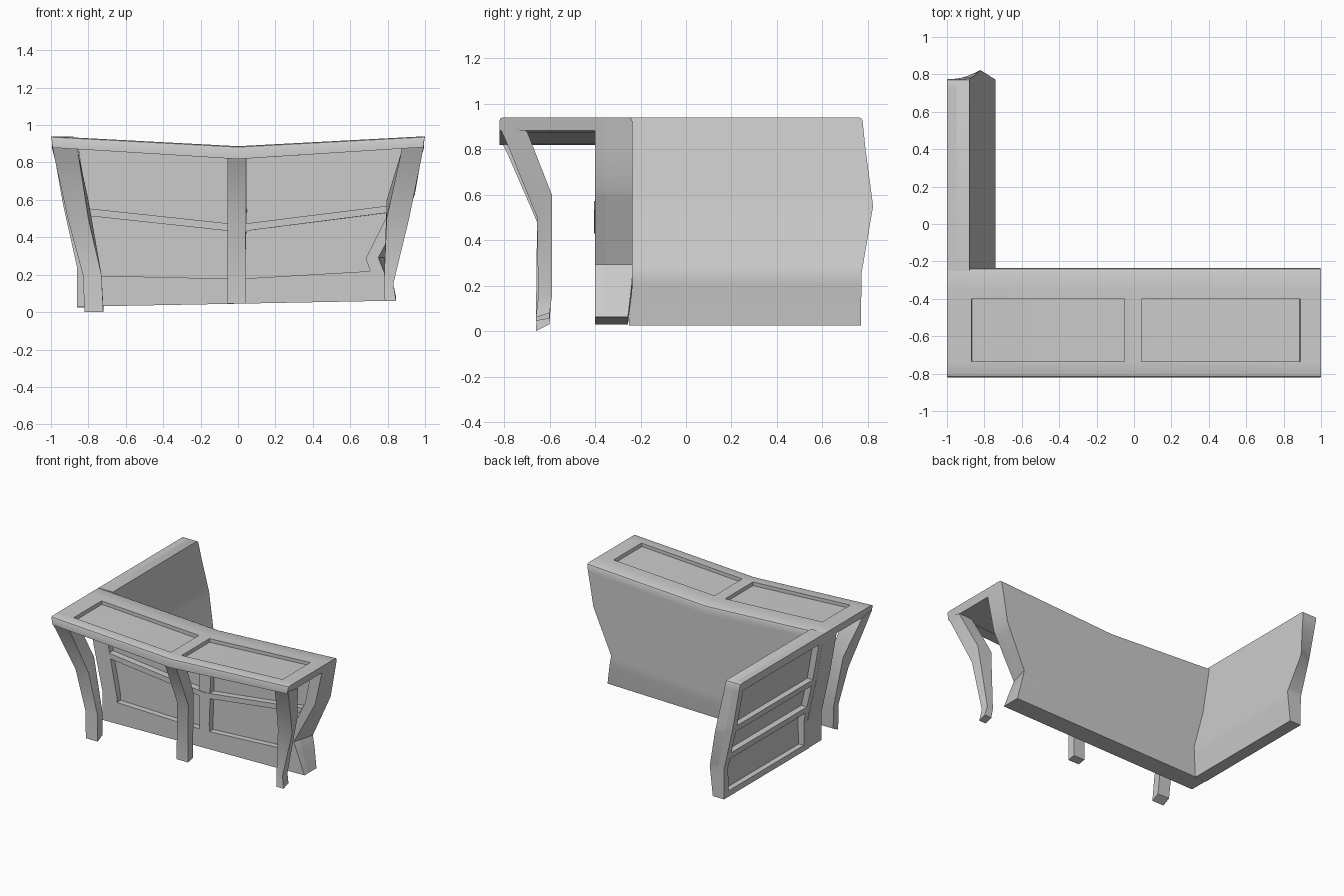
import bpy, bmesh
from mathutils import Vector

if "Cube" in bpy.data.objects:
    bpy.data.objects.remove(bpy.data.objects["Cube"])


def interp(pts, z):
    """Piecewise linear lookup; pts are (z, value), ascending."""
    if z <= pts[0][0]:
        return pts[0][1]
    for (a, va), (b, vb) in zip(pts, pts[1:]):
        if z <= b:
            return va + (vb - va) * (z - a) / (b - a)
    return pts[-1][1]


# Side profiles, as position against height
INNER = [(.03, -.86), (.25, -.86), (.58, -.935), (.94, -1)]
OUTER = [(.03, -.765), (.25, -.74), (.55, -.82), (.94, -.88)]
RIGHT = [(.05, .84), (.28, .75), (.62, .93), (.94, 1)]
RIGHT_BULGE = [(.05, 0), (.28, .045), (.62, .015), (.94, 0)]
WING_END = [(.03, .77), (.94, .775)]
WING_BULGE = [(.03, 0), (.25, 0), (.55, .05), (.80, .015), (.94, 0)]
TUCK = [(.03, .022), (.22, 0)]
SAG = [(.05, 0), (.20, .03), (.55, .11), (.88, .062), (.94, .053)]
KINKS = (.20, .25, .28, .55, .58, .62, .80, .88)


def main_map(p):
    """Leaning ends and a sagging middle for the long counter."""
    back = min(1, max(0, (p.y + .40) / .16))
    right = interp(RIGHT, p.z) + back * interp(RIGHT_BULGE, p.z)
    x = p.x * (-interp(INNER, p.z) if p.x < 0 else right)
    y = p.y - (interp(TUCK, p.z) if p.y > -.30 else 0)
    z = p.z - interp(SAG, p.z) * (1 - abs(p.x)) + .018 * p.x * (.94 - p.z)
    return Vector((x, y, z))


def wing_map(p):
    """x is 0..1 from inner to outer face, y runs 0..1 along the wing."""
    a, b = interp(INNER, p.z), interp(OUTER, p.z)
    end = interp(WING_END, p.z) + p.x * interp(WING_BULGE, p.z)
    return Vector((a + p.x * (b - a), -.25 + p.y * (end + .25), p.z))


def finish(name, bm):
    bmesh.ops.recalc_face_normals(bm, faces=bm.faces)
    me = bpy.data.meshes.new(name)
    bm.to_mesh(me)
    bm.free()
    ob = bpy.data.objects.new(name, me)
    bpy.context.collection.objects.link(ob)
    bpy.ops.object.select_all(action='DESELECT')
    ob.select_set(True)
    bpy.context.view_layer.objects.active = ob
    bpy.ops.object.shade_smooth_by_angle(angle=.45)
    return ob


def blocks(name, boxes, warp, round_y=None, radius=.015):
    """Boxes (x0,x1,y0,y1,z0,z1), cut at the profile kinks and then warped.
    round_y: soften the top edges lying at that y."""
    bm = bmesh.new()
    for x0, x1, y0, y1, z0, z1 in boxes:
        for v in bmesh.ops.create_cube(bm, size=1)['verts']:
            v.co = Vector((x1 if v.co.x > 0 else x0,
                           y1 if v.co.y > 0 else y0,
                           z1 if v.co.z > 0 else z0))
    if round_y is not None:
        top = [e for e in bm.edges if all(
            abs(v.co.y - round_y) < 1e-4 and abs(v.co.z - .94) < 1e-4 for v in e.verts)]
        bmesh.ops.bevel(bm, geom=top, offset=radius, segments=2, profile=.5,
                        affect='EDGES')
    cuts = [((0, 0, k), (0, 0, 1)) for k in KINKS]
    if warp is main_map:
        cuts.append(((0, 0, 0), (1, 0, 0)))
    for co, no in cuts:
        bmesh.ops.bisect_plane(bm, geom=bm.verts[:] + bm.edges[:] + bm.faces[:],
                               plane_co=co, plane_no=no)
    for v in bm.verts:
        v.co = warp(v.co)
    return finish(name, bm)


def leg(name, rows):
    """Square section lofted down rows of (x0, x1, y_front, y_back, z_front, z_back)."""
    bm = bmesh.new()
    rings = [[bm.verts.new(c) for c in ((x0, f, zf), (x1, f, zf), (x1, b, zb), (x0, b, zb))]
             for x0, x1, f, b, zf, zb in rows]
    for r, s in zip(rings, rings[1:]):
        for i in range(4):
            j = (i + 1) % 4
            bm.faces.new((r[i], r[j], s[j], s[i]))
    bm.faces.new(rings[0])
    bm.faces.new(rings[-1])
    return finish(name, bm)


# Counter top: frame with two sunken panels
blocks("counter_top_frame", [
    (-1, 1, -.82, -.735, .88, .94),
    (-1, 1, -.40, -.355, .88, .94),
    (-1, -.87, -.735, -.40, .88, .94),
    (.89, 1, -.735, -.40, .88, .94),
    (-.05, .04, -.735, -.40, .88, .94)], main_map, -.82)
blocks("counter_top_panels", [(-.87, .89, -.735, -.40, .882, .915)], main_map)

# Long wall: back skin plus frame on the inner side
blocks("long_wall", [(-1, 1, -.355, -.235, .045, .94)], main_map, -.235, .02)
blocks("long_wall_frame", [
    (-1, -.86, -.40, -.355, .045, .88),
    (.91, 1, -.40, -.355, .045, .88),
    (-.05, .05, -.40, -.355, .045, .88),
    (-.86, .91, -.40, -.355, .045, .21),
    (-.86, .91, -.405, -.355, .535, .575)], main_map)

# Side wing: skin, frame and two shelf bars
blocks("wing_wall", [(.42, 1, 0, 1, .025, .94)], wing_map, 1)
blocks("wing_frame", [
    (0, .42, 0, .06, .025, .94),
    (0, .42, .95, 1, .025, .94),
    (0, .42, .06, .95, .87, .94),
    (0, .42, .06, .95, .025, .07),
    (0, .42, .06, .95, .54, .59),
    (0, .42, .06, .95, .32, .37)], wing_map, 1)

# Bent front legs
leg("left_leg", [
    (-.995, -.86, -.82, -.70, .90, .88),
    (-.98, -.85, -.785, -.68, .82, .83),
    (-.91, -.80, -.655, -.59, .50, .60),
    (-.83, -.73, -.65, -.59, .20, .20),
    (-.82, -.72, -.66, -.60, 0, .03)])
leg("centre_leg", [
    (-.055, .04, -.82, -.70, .85, .83),
    (-.055, .04, -.785, -.68, .78, .78),
    (-.055, .04, -.655, -.59, .48, .55),
    (-.055, .04, -.66, -.60, .045, .055)])
leg("right_leg", [
    (.88, .995, -.82, -.70, .90, .88),
    (.865, .98, -.785, -.68, .82, .83),
    (.795, .915, -.655, -.59, .50, .60),
    (.78, .83, -.65, -.59, .15, .15),
    (.785, .845, -.66, -.60, .06, .08)])
